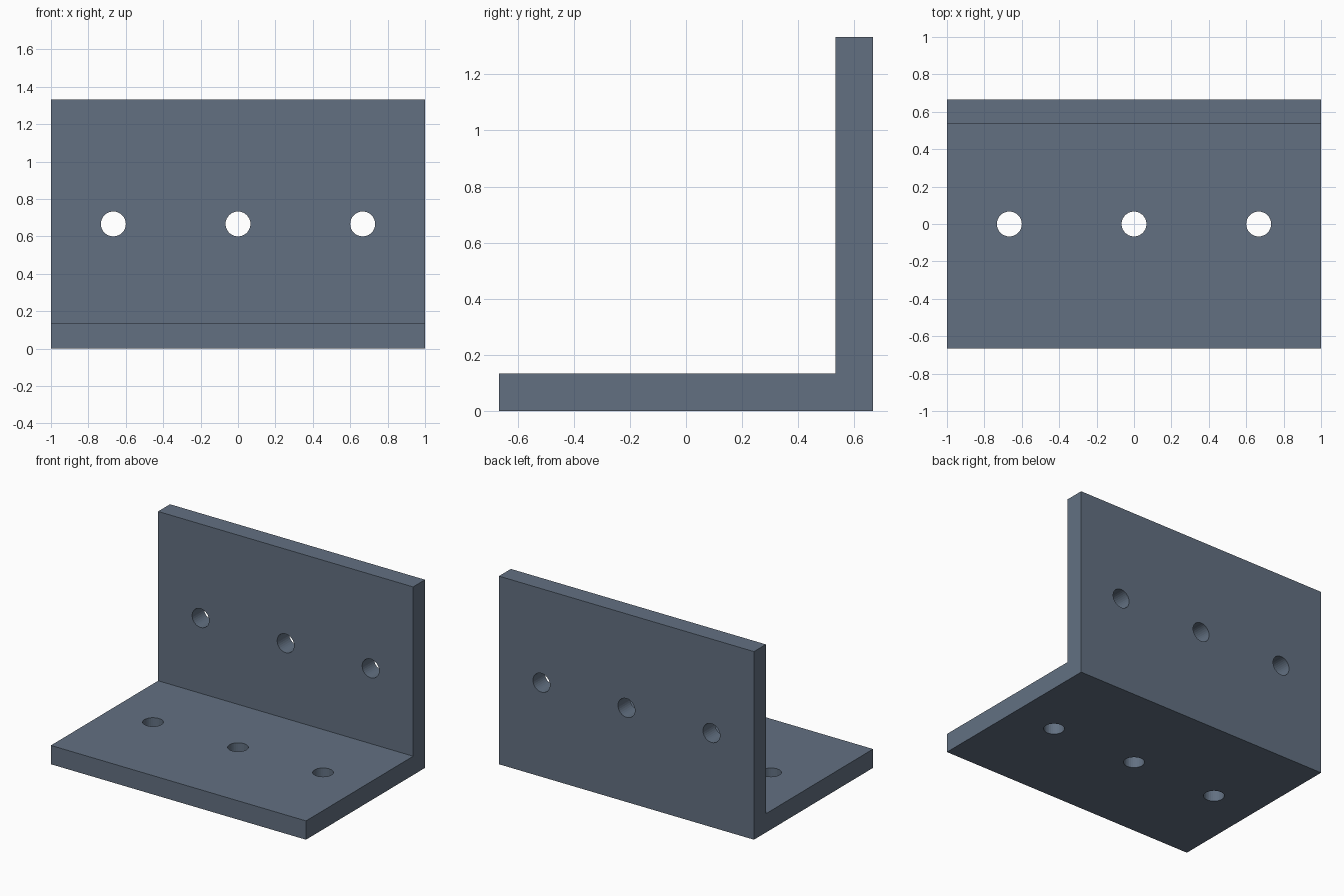
import bpy, bmesh
from math import pi
from mathutils import Matrix, Vector

if "Cube" in bpy.data.objects:
    bpy.data.objects.remove(bpy.data.objects["Cube"])

L, S, T = 2.0, 4 / 3, 2 / 15      # length, leg size, thickness
R, PITCH = 1 / 15, 2 / 3          # hole radius and spacing


def make_object(name, bm):
    bmesh.ops.recalc_face_normals(bm, faces=bm.faces)
    mesh = bpy.data.meshes.new(name)
    bm.to_mesh(mesh)
    bm.free()
    obj = bpy.data.objects.new(name, mesh)
    bpy.context.collection.objects.link(obj)
    return obj


# L-shaped profile extruded along x
h = S / 2
profile = [(-h, 0), (h, 0), (h, S), (h - T, S), (h - T, T), (-h, T)]
bm = bmesh.new()
face = bm.faces.new([bm.verts.new((-L / 2, y, z)) for y, z in profile])
ext = bmesh.ops.extrude_face_region(bm, geom=[face], use_keep_orig=True)
bmesh.ops.translate(bm, vec=Vector((L, 0, 0)),
                    verts=[v for v in ext["geom"] if isinstance(v, bmesh.types.BMVert)])
bracket = make_object("angle_bracket", bm)

# Dark slate finish
slate = bpy.data.materials.new("dark_slate")
slate.diffuse_color = (0.123, 0.163, 0.222, 1)
slate.use_nodes = True
slate.node_tree.nodes["Principled BSDF"].inputs["Base Color"].default_value = slate.diffuse_color
bracket.data.materials.append(slate)

# Three bolt holes through each leg
bm = bmesh.new()
for i in (-1, 0, 1):
    base = Matrix.Translation((i * PITCH, 0, T / 2))
    wall = Matrix.Translation((i * PITCH, h - T / 2, S / 2)) @ Matrix.Rotation(pi / 2, 4, "X")
    for m in (base, wall):
        bmesh.ops.create_cone(bm, cap_ends=True, segments=32, radius1=R,
                              radius2=R, depth=T * 2, matrix=m)
cutter = make_object("hole_cutter", bm)
cutter.data.materials.append(slate)
cutter.hide_render = True

mod = bracket.modifiers.new("bolt_holes", "BOOLEAN")
mod.operation = "DIFFERENCE"
mod.solver = "EXACT"
mod.object = cutter
bpy.context.view_layer.objects.active = bracket
bracket.select_set(True)
bpy.ops.object.modifier_apply(modifier=mod.name)
bpy.data.objects.remove(cutter)
